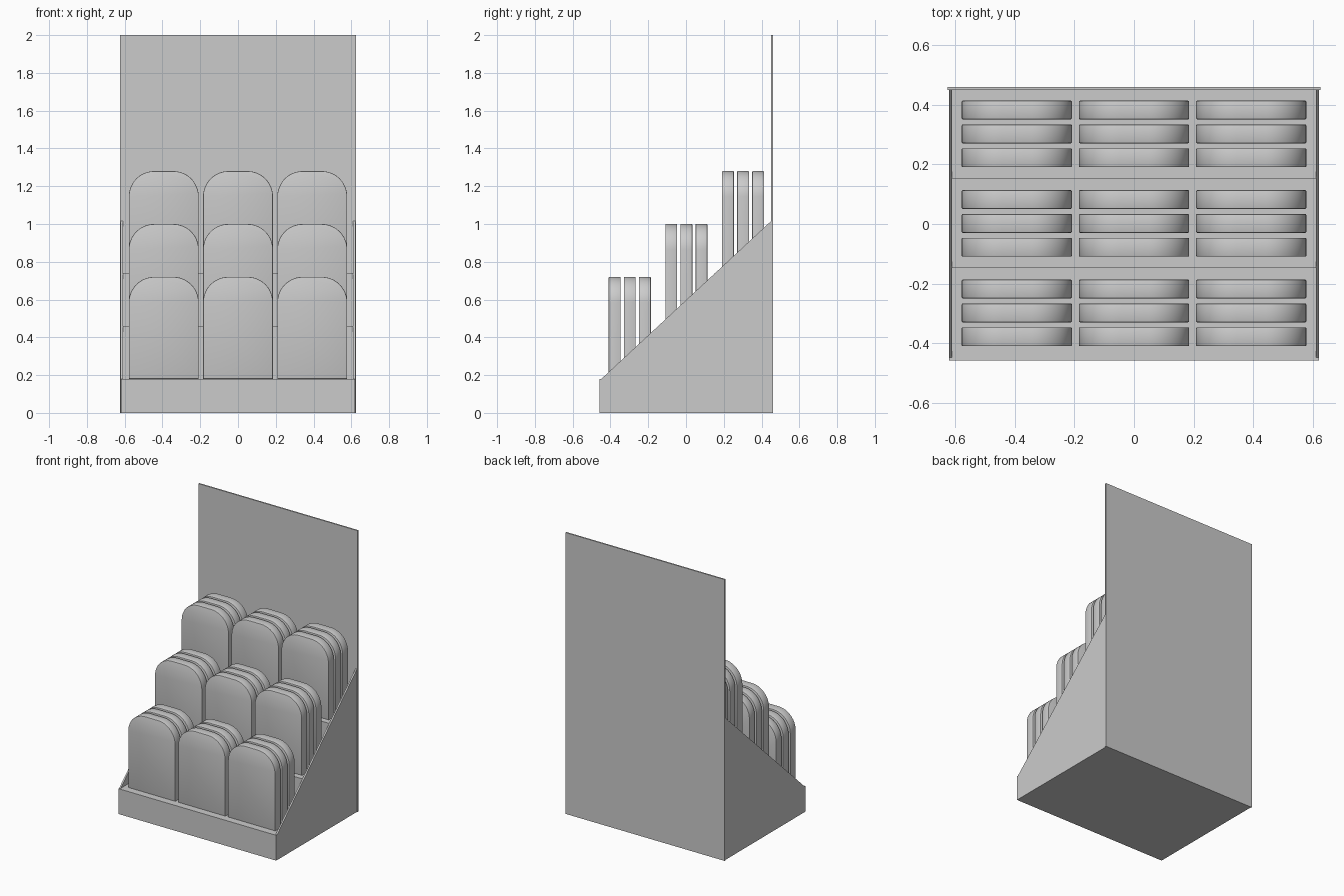
import bpy, bmesh, math
from mathutils import Vector

if "Cube" in bpy.data.objects:
    bpy.data.objects.remove(bpy.data.objects["Cube"])


def extrude(name, pts, offset, bevel=0.0, smooth=False):
    """Closed planar outline pushed along an offset vector."""
    bm = bmesh.new()
    face = bm.faces.new([bm.verts.new(p) for p in pts])
    res = bmesh.ops.extrude_face_region(bm, geom=[face])
    verts = [g for g in res["geom"] if isinstance(g, bmesh.types.BMVert)]
    bmesh.ops.translate(bm, verts=verts, vec=Vector(offset))
    bmesh.ops.recalc_face_normals(bm, faces=bm.faces)
    if bevel:
        rims = [e for e in bm.edges if abs(e.verts[0].co.y - e.verts[1].co.y) < 1e-5]
        bmesh.ops.bevel(bm, geom=rims, offset=bevel, segments=2, profile=0.5,
                        affect='EDGES')
    me = bpy.data.meshes.new(name)
    bm.to_mesh(me)
    bm.free()
    ob = bpy.data.objects.new(name, me)
    bpy.context.collection.objects.link(ob)
    if smooth:
        bpy.context.view_layer.objects.active = ob
        ob.select_set(True)
        bpy.ops.object.shade_smooth_by_angle(angle=math.radians(35))
        ob.select_set(False)
    return ob


def box(name, x0, x1, y0, y1, z0, z1):
    pts = [(x0, y0, z0), (x1, y0, z0), (x1, y0, z1), (x0, y0, z1)]
    return extrude(name, pts, (0, y1 - y0, 0))


LIP, RISE, DEPTH, Y0 = 0.18, 0.28, 0.30, -0.448

# Tall back card and low front lip
box("back_panel", -0.626, 0.626, 0.45, 0.46, 0, 2)
box("front_lip", -0.62, 0.62, -0.458, Y0, 0, LIP)

# Stepped body with three shelves
steps = [(Y0, 0)]
for t in range(3):
    z = LIP + t * RISE
    steps += [(Y0 + t * DEPTH, z), (Y0 + (t + 1) * DEPTH, z)]
steps.append((0.452, 0))
extrude("stepped_shelves", [(-0.611, y, z) for y, z in steps], (1.222, 0, 0))

# Sloping side panels
side = [(Y0, 0), (Y0, LIP), (0.45, 1.015), (0.45, 0)]
for s, label in ((-1, "left"), (1, "right")):
    extrude(label + "_side_panel", [(s * 0.61, y, z) for y, z in side], (s * 0.011, 0, 0))

# Round-topped packs: outline, then one mesh shared by every copy
W, H, R, T = 0.185, 0.54, 0.135, 0.063
outline = [(-W, 0, 0), (W, 0, 0)]
for start, cx in ((0, W - R), (90, R - W)):
    for i in range(13):
        a = math.radians(start + 90 * i / 12)
        outline.append((cx + R * math.cos(a), 0, H - R + R * math.sin(a)))
pack = extrude("pack", outline, (0, T, 0), bevel=0.004, smooth=True)

for tier in range(3):
    for col in range(3):
        for row in range(3):
            ob = pack.copy()
            ob.name = f"pack_tier{tier + 1}_column{col + 1}_row{row + 1}"
            ob.location = ((col - 1) * 0.393,
                           0.002 + (tier - 1) * DEPTH + (row - 1) * 0.08 - T / 2,
                           LIP + tier * RISE)
            bpy.context.collection.objects.link(ob)
bpy.data.objects.remove(pack)
